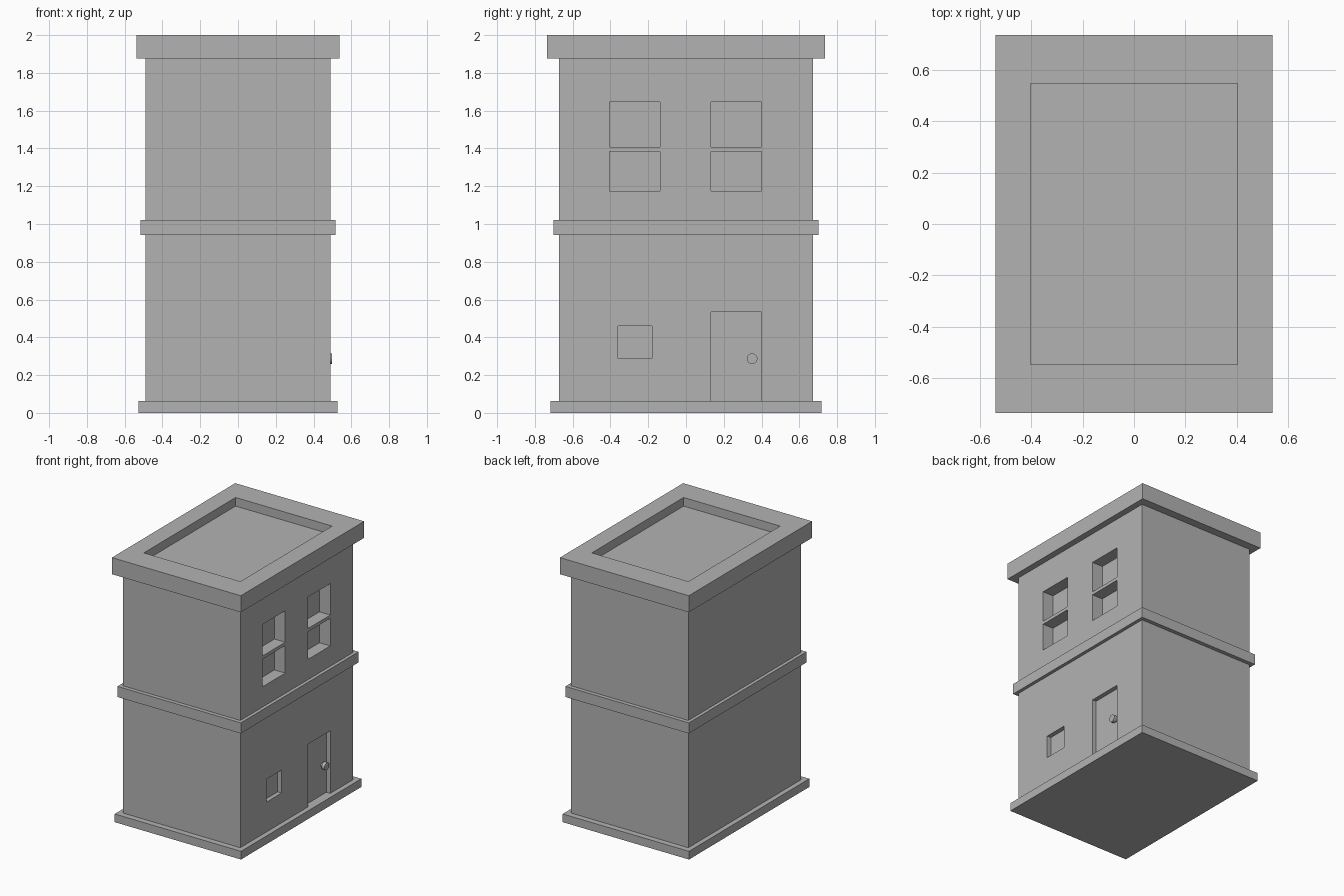
import bpy
import math

# Remove the default cube
cube = bpy.data.objects.get("Cube")
if cube:
    bpy.data.objects.remove(cube, do_unlink=True)

# Single stone grey
GREY = (0.45, 0.45, 0.45, 1.0)
stone = bpy.data.materials.new("stone_grey")
stone.use_nodes = True
stone.diffuse_color = GREY
stone.node_tree.nodes["Principled BSDF"].inputs["Base Color"].default_value = GREY


def box(name, x, y, z):
    """Box spanning the given (low, high) ranges."""
    bpy.ops.mesh.primitive_cube_add(size=1)
    ob = bpy.context.object
    ob.name = name
    ob.location = [(lo + hi) / 2 for lo, hi in (x, y, z)]
    ob.scale = [hi - lo for lo, hi in (x, y, z)]
    bpy.ops.object.transform_apply(location=True, rotation=False, scale=True)
    ob.data.materials.append(stone)
    return ob


def slab(name, half_x, half_y, z):
    return box(name, (-half_x, half_x), (-half_y, half_y), z)


def cut(target, x, y, z):
    """Carve a box-shaped recess out of the target."""
    cutter = box("cutter", x, y, z)
    cutter.hide_render = True
    mod = target.modifiers.new("recess", "BOOLEAN")
    mod.operation = "DIFFERENCE"
    mod.solver = "EXACT"
    mod.object = cutter
    bpy.context.view_layer.objects.active = target
    bpy.ops.object.modifier_apply(modifier=mod.name)
    bpy.data.objects.remove(cutter, do_unlink=True)


def disc(name, radius, x_lo, x_hi, y, z):
    """Smooth cylinder lying along x."""
    bpy.ops.mesh.primitive_cylinder_add(
        vertices=32, radius=radius, depth=x_hi - x_lo,
        location=((x_lo + x_hi) / 2, y, z), rotation=(0, math.pi / 2, 0))
    ob = bpy.context.object
    ob.name = name
    ob.data.materials.append(stone)
    bpy.ops.object.shade_smooth_by_angle()


# Stacked masses
WALL = 0.49
BASE_TOP = 0.062
walls = slab("walls", WALL, 0.672, (0.03, 1.9))
slab("base_plinth", 0.527, 0.717, (0, BASE_TOP))
slab("floor_band", 0.515, 0.702, (0.942, 1.022))
roof = slab("roof_cornice", 0.538, 0.735, (1.875, 2))

# Sunken roof deck
cut(roof, (-0.403, 0.403), (-0.547, 0.547), (1.935, 2.1))

# Upper windows, each with a tall and a short pane
for y in ((-0.405, -0.137), (0.132, 0.4)):
    for z in ((1.175, 1.383), (1.408, 1.645)):
        cut(walls, (WALL - 0.09, 0.6), y, z)

# Small ground floor window and the door recess
SHALLOW = WALL - 0.033
cut(walls, (SHALLOW, 0.6), (-0.36, -0.18), (0.287, 0.46))
cut(walls, (SHALLOW, 0.6), (0.132, 0.4), (BASE_TOP - 0.01, 0.535))

# Door knob
disc("knob_stem", 0.015, SHALLOW - 0.01, 0.478, 0.35, 0.287)
disc("door_knob", 0.028, 0.472, 0.497, 0.35, 0.287)
